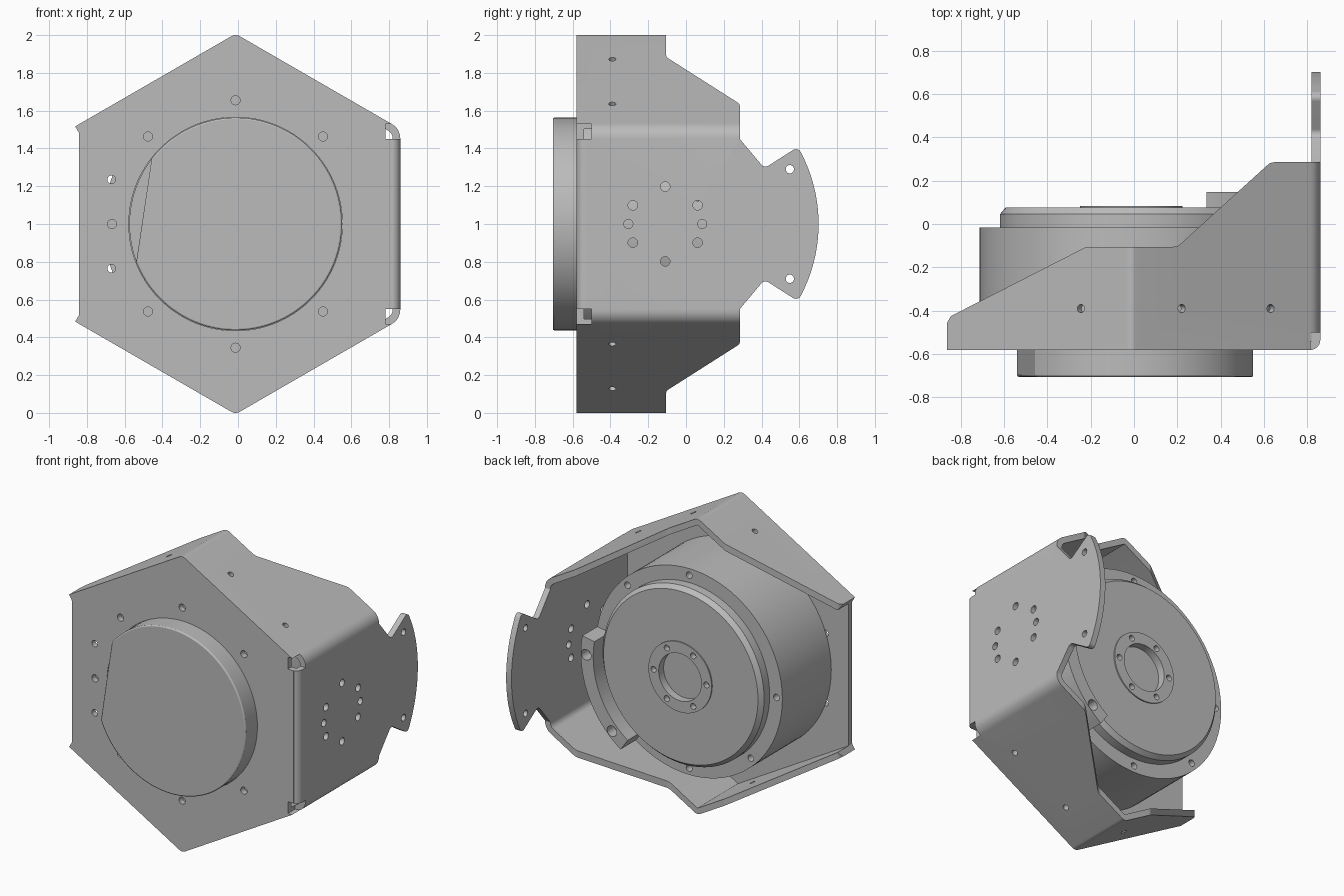
import bpy, bmesh
from math import sin, cos, tan, pi, radians, hypot
from mathutils import Vector, Matrix

if "Cube" in bpy.data.objects:
    bpy.data.objects.remove(bpy.data.objects["Cube"])

CX, CZ = -0.013, 1.0      # axis of hexagon and motor
T = 0.04                  # sheet thickness
R = 1.007                 # hexagon circumradius
FRONT = -0.58

metal = bpy.data.materials.new("plain grey metal")
metal.use_nodes = True
metal.diffuse_color = (0.5, 0.5, 0.5, 1)
metal.node_tree.nodes["Principled BSDF"].inputs["Base Color"].default_value = (0.5, 0.5, 0.5, 1)


def finish(name, bm):
    bmesh.ops.recalc_face_normals(bm, faces=bm.faces)
    me = bpy.data.meshes.new(name)
    bm.to_mesh(me)
    bm.free()
    me.materials.append(metal)
    ob = bpy.data.objects.new(name, me)
    bpy.context.collection.objects.link(ob)
    return ob


def activate(ob):
    bpy.ops.object.select_all(action='DESELECT')
    ob.select_set(True)
    bpy.context.view_layer.objects.active = ob


def smooth(ob, angle=25):
    activate(ob)
    bpy.ops.object.shade_smooth_by_angle(angle=radians(angle))


def cut(ob, cutter):
    cutter.hide_render = True
    m = ob.modifiers.new("cut", 'BOOLEAN')
    m.object, m.operation, m.solver = cutter, 'DIFFERENCE', 'EXACT'
    activate(ob)
    bpy.ops.object.modifier_apply(modifier=m.name)
    bpy.data.objects.remove(cutter)


def prism(name, pts, axis, a, b):
    """Extrude a flat outline along one axis from a to b."""
    place = {'x': lambda p: (a, p[0], p[1]),
             'y': lambda p: (p[0], a, p[1]),
             'z': lambda p: (p[0], p[1], a)}[axis]
    bm = bmesh.new()
    face = bm.faces.new([bm.verts.new(place(p)) for p in pts])
    new = bmesh.ops.extrude_face_region(bm, geom=[face])["geom"]
    step = Vector([(b - a) * (k == axis) for k in "xyz"])
    bmesh.ops.translate(bm, vec=step, verts=[v for v in new if isinstance(v, bmesh.types.BMVert)])
    return finish(name, bm)


def rounded(pts, n=8):
    """Replace each (u, v, radius) corner by an arc."""
    out = []
    for i, (u, v, r) in enumerate(pts):
        p = Vector((u, v))
        if r == 0:
            out.append(p)
            continue
        d0 = (Vector(pts[i - 1][:2]) - p).normalized()
        d1 = (Vector(pts[(i + 1) % len(pts)][:2]) - p).normalized()
        half = d0.angle(d1) / 2
        mid = p + (d0 + d1).normalized() * r / sin(half)
        s, e = p + d0 * r / tan(half) - mid, p + d1 * r / tan(half) - mid
        turn = s.angle(e)
        for k in range(n + 1):
            t = k / n
            out.append(mid + (s * sin((1 - t) * turn) + e * sin(t * turn)) / sin(turn))
    return out


def arc(cx, cy, r, a0, a1, n):
    return [(cx + r * cos(radians(a0 + (a1 - a0) * k / n)),
             cy + r * sin(radians(a0 + (a1 - a0) * k / n))) for k in range(n + 1)]


def drills(specs):
    """Round cutters from (centre, direction, radius, length)."""
    bm = bmesh.new()
    for pos, way, r, length in specs:
        rot = Vector((0, 0, 1)).rotation_difference(Vector(way)).to_matrix().to_4x4()
        bmesh.ops.create_cone(bm, cap_ends=True, segments=24, radius1=r, radius2=r,
                              depth=length, matrix=Matrix.Translation(pos) @ rot)
    return finish("drills", bm)


def ring(radius, angles, y, r, length):
    return [((CX + radius * cos(radians(a)), y, CZ + radius * sin(radians(a))), (0, 1, 0), r, length)
            for a in angles]


# Bent flange strip: open hexagon section, outer run then inner run back
def run(rad, end, apex_r, bend_r):
    h = rad * cos(pi / 6)
    zl = rad - end * tan(pi / 6)
    return [(CX - end, CZ + zl, 0), (CX, CZ + rad, apex_r), (CX + h, CZ + rad / 2, bend_r),
            (CX + h, CZ - rad / 2, bend_r), (CX, CZ - rad, apex_r), (CX - end, CZ - zl, 0)]


R_IN = R - T / cos(pi / 6)
section = run(R, 0.849, 0.045, 0.087) + run(R_IN, 0.829, 0.005, 0.047)[::-1]
flanges = prism("bent_flanges", rounded(section), 'y', FRONT, 0.8)

# Trim the slanted flanges in plan
cut(flanges, prism("plan_trim", rounded([
    (-1, 1, 0), (-1, -0.47, 0), (-0.87, -0.47, 0), (-0.845, -0.425, 0.03), (-0.22, -0.105, 0.05),
    (0.2, -0.105, 0.05), (0.63, 0.285, 0.05), (0.8, 0.285, 0), (0.8, 1, 0)]), 'z', -0.2, 2.2))

# Trim the side wall to its fan-shaped tab
upper = [(0.285, 2.2, 0), (0.285, 1.45, 0.01), (0.415, 1.295, 0.03), (0.595, 1.41, 0.03)]
fan = [(y, z, 0) for y, z in arc(-0.11, CZ, 0.812, 27, -27, 24)]
lower = [(y, 2 - z, r) for y, z, r in reversed(upper)]
cut(flanges, prism("tab_trim", rounded(upper + fan + lower + [(1, -0.2, 0), (1, 2.2, 0)]), 'x', 0.79, 1))

# Rounded front bend and corner relief notches
edge = arc(0.814, FRONT + 0.045, 0.045, -90, 0, 8)
bend = [(0.814, -0.62)] + edge + [(0.9, FRONT + 0.045), (0.9, -0.62)]
cut(flanges, prism("bend_trim", bend, 'z', 0.5, 1.5))


def notch(ob):
    for z in (0.47, 1.45):
        cut(ob, prism("notch", [(0.78, z), (0.9, z), (0.9, z + 0.08), (0.78, z + 0.08)], 'y', -0.62, -0.5))


notch(flanges)

# Holes in the side wall, tab and slanted flanges
holes = []
for a in range(30, 390, 60):
    holes.append(((0.84, -0.11 + 0.198 * cos(radians(a)), CZ + 0.198 * sin(radians(a))), (1, 0, 0), 0.025, 0.2))
for y, z, r in ((-0.305, 1, 0.024), (0.086, 1, 0.024), (0.55, 1.29, 0.022), (0.55, 0.71, 0.022)):
    holes.append(((0.84, y, z), (1, 0, 0), r, 0.2))
for x in (-0.245, 0.22, 0.63):
    for s in (1, -1):
        side = 1 if x > CX else -1
        z = CZ + s * (R - abs(x - CX) * tan(pi / 6))
        holes.append(((x, -0.39, z), (side * 0.5, 0, s * cos(pi / 6)), 0.019, 0.16))
cut(flanges, drills(holes))
smooth(flanges)

# Front plate, inside the flanges
h = R_IN * cos(pi / 6) + 0.005
zl = R_IN - 0.829 * tan(pi / 6)
plate = prism("front_plate", [
    (CX - 0.829, CZ + zl), (CX, CZ + R_IN), (CX + h, CZ + R_IN / 2),
    (CX + h, CZ - R_IN / 2), (CX, CZ - R_IN), (CX - 0.829, CZ - zl)], 'y', FRONT, FRONT + T)
notch(plate)
cut(plate, prism("bore", arc(CX, CZ, 0.565, 0, 357, 119), 'y', -0.7, -0.4))
rim = ring(0.655, (45, 90, 135, 180, 225, 270, 315), FRONT, 0.024, 0.2)
rim += [((-0.67, FRONT, CZ + s * 0.235), (0, 1, 0), 0.022, 0.2) for s in (1, -1)]
cut(plate, drills(rim))
smooth(plate)

# Motor housing, turned about the y axis
profile = [(0, -0.575), (0.562, -0.575), (0.562, -0.54), (0.7, -0.54), (0.7, -0.015), (0.605, -0.015),
           (0.605, 0.045), (0.58, 0.075), (0.237, 0.075), (0.237, 0.083), (0.16, 0.083), (0.16, 0.03), (0, 0.03)]
bm = bmesh.new()
vs = [bm.verts.new((CX + r, y, CZ)) for r, y in profile]
es = [bm.edges.new(pair) for pair in zip(vs, vs[1:])]
bmesh.ops.spin(bm, geom=vs + es, cent=(CX, 0, CZ), axis=(0, 1, 0), angle=2 * pi, steps=96)
bmesh.ops.remove_doubles(bm, verts=bm.verts, dist=0.0005)
housing = finish("motor_housing", bm)
cut(housing, drills(ring(0.655, (45, 90, 180, 225, 270), -0.015, 0.022, 0.1)
                    + ring(0.198, range(0, 360, 60), 0.083, 0.02, 0.08)))
smooth(housing)

# Front boss with one flat side
boss = prism("front_boss", arc(CX, CZ, 0.563, -159, 142, 90), 'y', -0.705, -0.56)
bev = boss.modifiers.new("edge", 'BEVEL')
bev.width, bev.segments, bev.angle_limit = 0.008, 2, radians(50)
smooth(boss)

# Curved cable clamp on the back rim
clamp = prism("cable_clamp", arc(CX, CZ, 0.7, -55, 10, 24) + arc(CX, CZ, 0.607, 10, -55, 24), 'y', -0.02, 0.147)
cut(clamp, drills(ring(0.66, (0, -45), 0.13, 0.036, 0.12)))
smooth(clamp)
